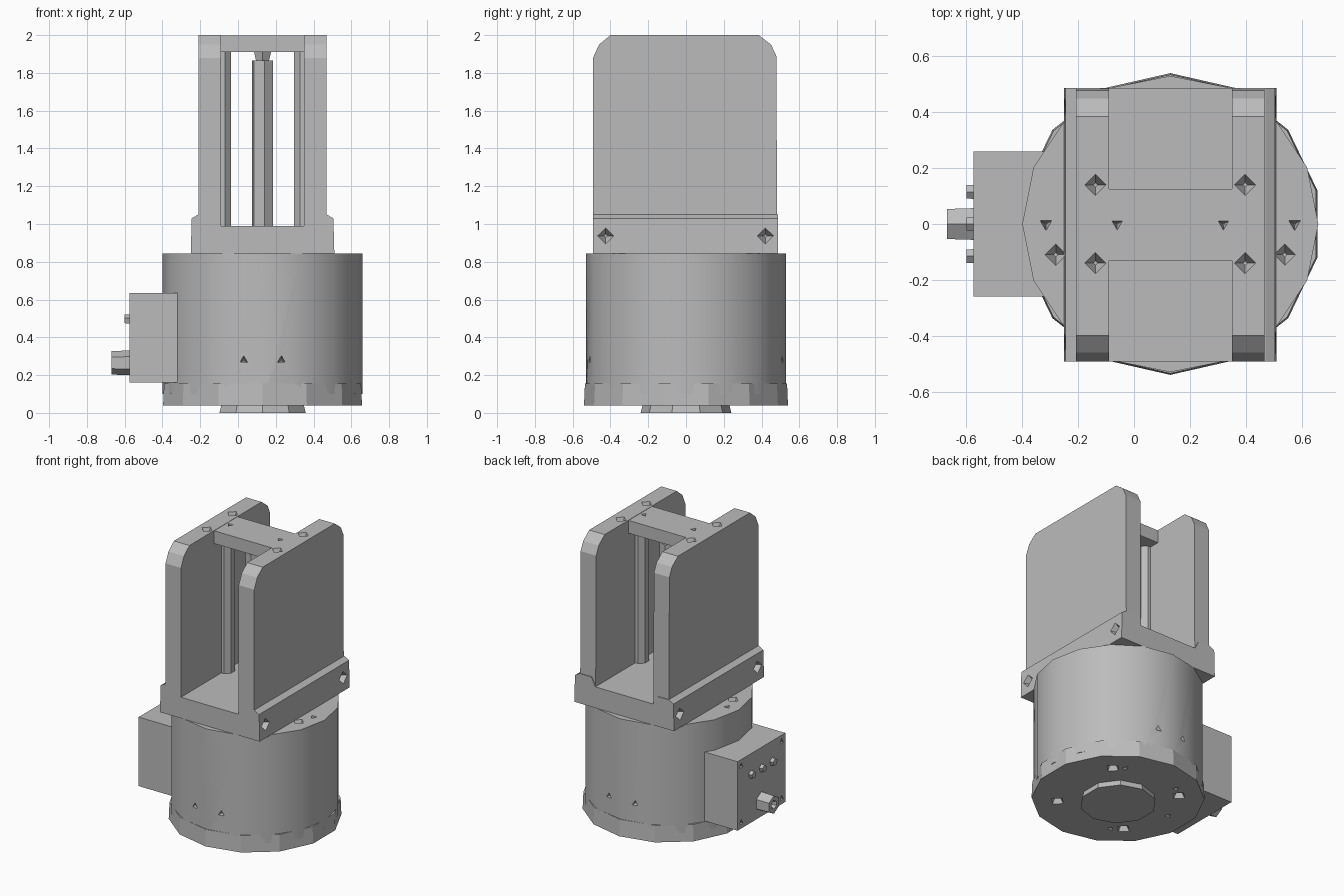
import bpy, bmesh
from math import cos, sin, radians
from mathutils import Matrix, Vector

if "Cube" in bpy.data.objects:
    bpy.data.objects.remove(bpy.data.objects["Cube"])

grey = bpy.data.materials.new("plain grey")
grey.use_nodes = True
grey.diffuse_color = (0.5, 0.5, 0.5, 1)
grey.node_tree.nodes["Principled BSDF"].inputs["Base Color"].default_value = (0.5, 0.5, 0.5, 1)

CX = 0.13          # shared centre line of body and gripper


def finish(name, bm, smooth=0):
    bmesh.ops.recalc_face_normals(bm, faces=bm.faces)
    mesh = bpy.data.meshes.new(name)
    bm.to_mesh(mesh)
    bm.free()
    mesh.materials.append(grey)
    ob = bpy.data.objects.new(name, mesh)
    bpy.context.scene.collection.objects.link(ob)
    bpy.context.view_layer.objects.active = ob
    if smooth:
        bpy.ops.object.select_all(action='DESELECT')
        ob.select_set(True)
        bpy.ops.object.shade_smooth_by_angle(angle=radians(smooth))
    return ob


def extrude(name, outline, axis, a, b):
    """Extrude a closed outline along x or y from a to b."""
    bm = bmesh.new()
    place = (lambda p: (a, p[0], p[1])) if axis == 'x' else (lambda p: (p[0], a, p[1]))
    face = bm.faces.new([bm.verts.new(place(p)) for p in outline])
    new = bmesh.ops.extrude_face_region(bm, geom=[face])["geom"]
    step = Vector((b - a, 0, 0)) if axis == 'x' else Vector((0, b - a, 0))
    bmesh.ops.translate(bm, verts=[v for v in new if isinstance(v, bmesh.types.BMVert)], vec=step)
    return finish(name, bm)


def box(name, x0, x1, y0, y1, z0, z1):
    return extrude(name, [(x0, z0), (x1, z0), (x1, z1), (x0, z1)], 'y', y0, y1)


def add_cone(bm, start, end, r1, r2, sides, turn=0):
    start, end = Vector(start), Vector(end)
    d = end - start
    m = Matrix.Translation((start + end) / 2) @ d.to_track_quat('Z', 'Y').to_matrix().to_4x4()
    bmesh.ops.create_cone(bm, cap_ends=True, segments=sides, radius1=r1, radius2=r2,
                          depth=d.length, matrix=m @ Matrix.Rotation(radians(turn), 4, 'Z'))


def rod(name, start, end, r1, r2, sides, turn=0, smooth=0):
    bm = bmesh.new()
    add_cone(bm, start, end, r1, r2, sides, turn)
    return finish(name, bm, smooth)


def drill(target, holes, depth=0.06):
    """Cut tapered screw recesses; each hole is (point, outward normal, radius, sides)."""
    bm = bmesh.new()
    for point, normal, r, sides in holes:
        p, n = Vector(point), Vector(normal)
        add_cone(bm, p - n * depth, p + n * 0.02, r * 0.2, r * 1.2, sides)
    cutter = finish("recess_cutter", bm)
    cutter.hide_render = True
    mod = target.modifiers.new("recesses", 'BOOLEAN')
    mod.operation, mod.object, mod.solver = 'DIFFERENCE', cutter, 'EXACT'
    bpy.context.view_layer.update()
    bpy.context.view_layer.objects.active = target
    bpy.ops.object.modifier_apply(modifier=mod.name)
    bpy.data.objects.remove(cutter)


# Motor body, bottom flange and centring boss
body = rod("motor_body", (CX, 0, 0.1), (CX, 0, 0.845), 0.53, 0.53, 16, 0, 35)
drill(body, [((CX + s * 0.1, f * 0.52, 0.28), (0, f, 0), 0.028, 3) for s in (-1, 1) for f in (-1, 1)]
      + [((CX + s * 0.445, 0, 0.845), (0, 0, 1), 0.025, 3) for s in (-1, 1)]
      + [((CX + s * 0.41, -0.11, 0.845), (0, 0, 1), 0.04, 4) for s in (-1, 1)])

flange = rod("bottom_flange", (CX, 0, 0.04), (CX, 0, 0.155), 0.54, 0.535, 14)


def ring(angle, r=0.38):
    a = radians(angle)
    return (CX + r * cos(a), r * sin(a), 0.04)


drill(flange, [(ring(a), (0, 0, -1), 0.05, 4) for a in (45, 135, 225, 315)]
      + [(ring(a), (0, 0, -1), 0.025, 3) for a in (57, 122, 175, 237)])
rod("bottom_boss", (CX, 0, 0), (CX, 0, 0.06), 0.24, 0.225, 10)

# Side terminal box with plug and indicator studs
terminal = box("terminal_box", -0.575, -0.3, -0.26, 0.26, 0.16, 0.635)
drill(terminal, [((-0.575, y, z), (-1, 0, 0), 0.025, 3)
                 for y in (-0.22, 0.22) for z in (0.2, 0.59)], 0.04)
plug = rod("plug", (-0.56, 0, 0.265), (-0.67, 0, 0.265), 0.066, 0.062, 6)
drill(plug, [((-0.67, 0, 0.265), (-1, 0, 0), 0.035, 6)], 0.04)
for i, y in enumerate((-0.115, 0, 0.115)):
    rod(f"stud_{i + 1}", (-0.56, y, 0.495), (-0.6, y, 0.495), 0.027, 0.025, 5)

# Gripper base with stepped shoulders
base = extrude("gripper_base",
               [(CX - 0.38, 0.845), (CX + 0.38, 0.845), (CX + 0.375, 1.03), (CX + 0.34, 1.05),
                (CX + 0.25, 1.05), (CX + 0.22, 0.99), (CX - 0.22, 0.99), (CX - 0.25, 1.05),
                (CX - 0.34, 1.05), (CX - 0.375, 1.03)], 'y', -0.492, 0.487)
drill(base, [((CX + s * 0.377, y, 0.937), (s, 0, 0), 0.045, 4)
             for s in (-1, 1) for y in (-0.425, 0.42)])

# Two side walls with clipped upper corners
wall_outline = [(-0.492, 0.98), (0.483, 0.98), (0.478, 1.89), (0.45, 1.95), (0.385, 2.0),
                (-0.4, 2.0), (-0.46, 1.95), (-0.492, 1.88)]
for side, s in (("right", -1), ("left", 1)):
    wall = extrude(f"{side}_wall", wall_outline, 'x', CX + s * 0.22, CX + s * 0.338)
    drill(wall, [((CX + s * 0.268, y, 2.0), (0, 0, 1), 0.04, 4) for y in (-0.14, 0.14)])
    # Guide rail set against the inner face
    rod(f"{side}_guide_rail", (CX + s * 0.22, 0, 0.98), (CX + s * 0.22, 0, 1.92),
        0.057, 0.057, 8, 22.5)

# Top bridge, centre spindle and its neck
bridge = box("top_bridge", CX - 0.221, CX + 0.221, -0.13, 0.125, 1.91, 1.998)
drill(bridge, [((CX + s * 0.19, 0, 1.998), (0, 0, 1), 0.025, 3) for s in (-1, 1)], 0.04)
rod("centre_spindle", (CX, 0, 0.98), (CX, 0, 1.865), 0.06, 0.06, 6, 10)
rod("spindle_neck", (CX, 0, 1.86), (CX, 0, 1.915), 0.035, 0.048, 5)
